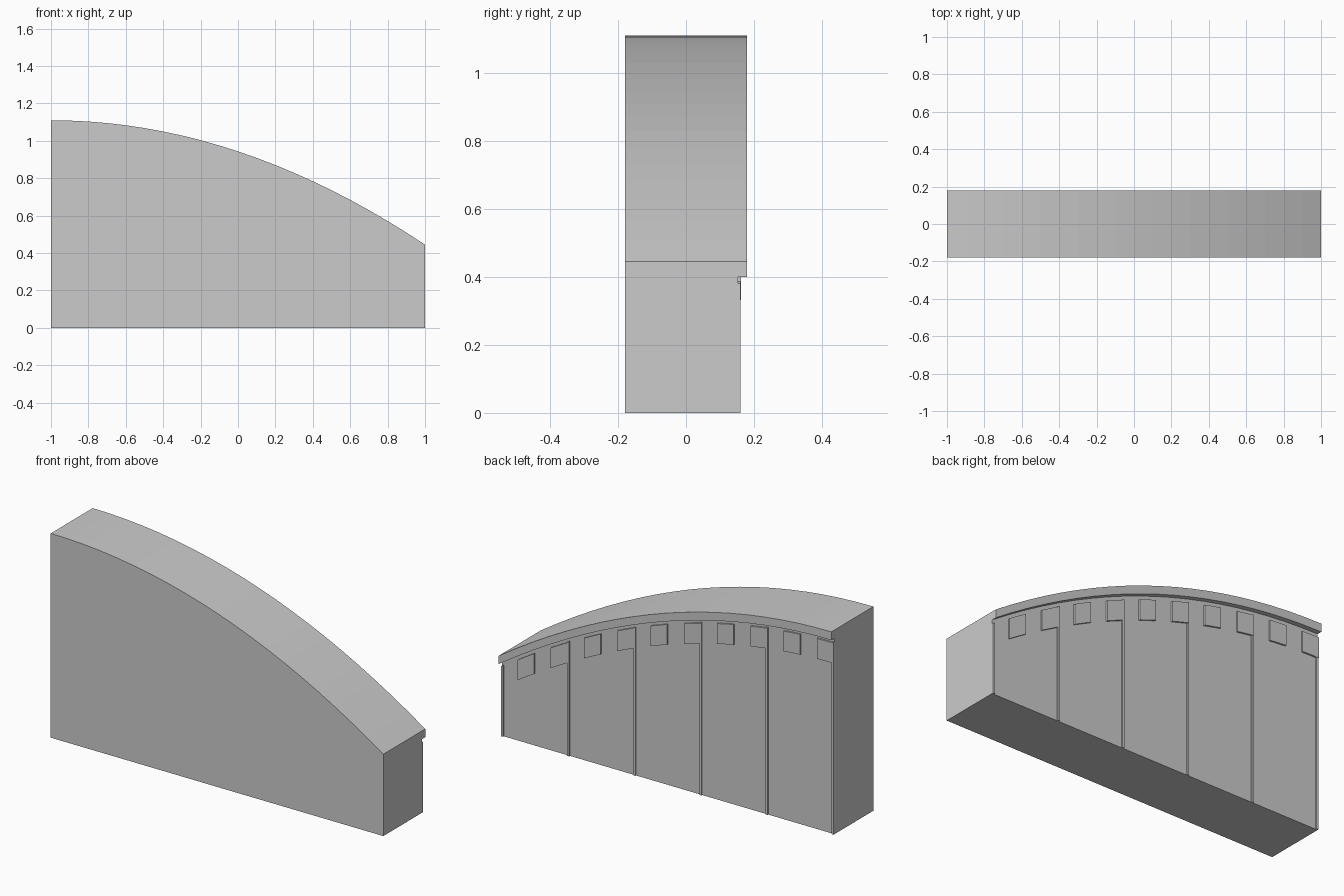
import bpy

if "Cube" in bpy.data.objects:
    bpy.data.objects.remove(bpy.data.objects["Cube"])

SEGS = 20          # facets along the full curved top
BACK = 0.153       # back plane of the wall

stone = bpy.data.materials.new("grey_stone")
stone.diffuse_color = (0.6, 0.6, 0.6, 1)
stone.use_nodes = True
stone.node_tree.nodes["Principled BSDF"].inputs["Base Color"].default_value = stone.diffuse_color


def top(x):
    """Height of the curved top edge."""
    return 1.11 - 0.16625 * (x + 1) ** 2


def curved_block(name, x0, x1, y0, y1, upper, lower=None, segs=1):
    """Block whose top follows the curve at an offset; flat base if lower is None."""
    xs = [x0 + (x1 - x0) * i / segs for i in range(segs + 1)]
    outline = [(x, top(x) - upper) for x in xs]
    if lower is None:
        outline += [(x1, 0), (x0, 0)]
    else:
        outline += [(x, top(x) - lower) for x in reversed(xs)]
    n = len(outline)
    verts = [(x, y0, z) for x, z in outline] + [(x, y1, z) for x, z in outline]
    faces = [tuple(reversed(range(n))), tuple(range(n, 2 * n))]
    faces += [(i, (i + 1) % n, n + (i + 1) % n, n + i) for i in range(n)]
    # outline runs clockwise seen from the front, so flip every face outward
    faces = [tuple(reversed(f)) for f in faces[:2]] + faces[2:]
    me = bpy.data.meshes.new(name)
    me.from_pydata(verts, [], faces)
    me.materials.append(stone)
    ob = bpy.data.objects.new(name, me)
    bpy.context.collection.objects.link(ob)
    # make normals consistent
    import bmesh
    bm = bmesh.new()
    bm.from_mesh(me)
    bmesh.ops.recalc_face_normals(bm, faces=bm.faces)
    bm.to_mesh(me)
    bm.free()
    return ob


# main wall and the cornice lip overhanging its back
curved_block("wall", -1, 1, -0.18, BACK, 0, segs=SEGS)
curved_block("cornice", -1, 1, BACK, 0.18, 0, 0.045, segs=SEGS)

# thin vertical battens on the back
for i in range(6):
    c = -0.994 + 1.988 * i / 5
    curved_block(f"batten_{i + 1}", c - 0.006, c + 0.006, BACK, 0.16, 0.065)

# dentil blocks under the cornice, sheared along the curve
for i in range(10):
    x = -1 + 0.2 * i
    curved_block(f"dentil_{i + 1}", x, x + 0.1, BACK, 0.162, 0.068, 0.178, segs=2)
